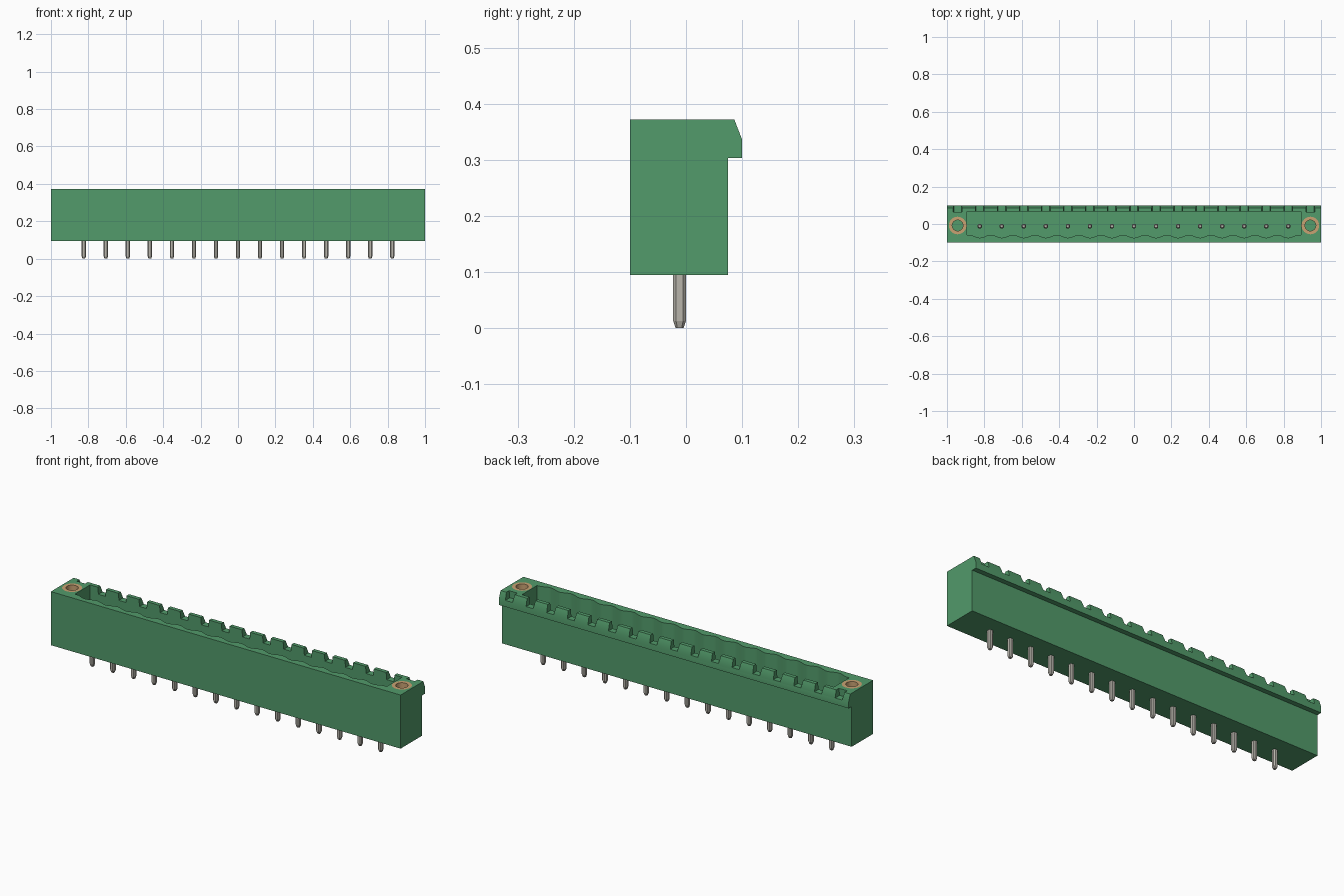
import bpy, bmesh, math
from mathutils import Vector

cube = bpy.data.objects.get("Cube")
if cube:
    bpy.data.objects.remove(cube, do_unlink=True)

BASE, TOP = 0.095, 0.372      # housing bottom and top
FLOOR = 0.165                 # cavity floor
PITCH, POLES = 0.1178, 15
PIN_Y, FLANGE_X, FLANGE_Y = -0.0115, 0.943, -0.008
POLE_X = [(i - (POLES - 1) / 2) * PITCH for i in range(POLES)]


def material(name, rgb, rough, metal=0.0):
    m = bpy.data.materials.new(name)
    m.use_nodes = True
    m.diffuse_color = (*rgb, 1)
    node = next(n for n in m.node_tree.nodes if n.type == 'BSDF_PRINCIPLED')
    node.inputs["Base Color"].default_value = (*rgb, 1)
    node.inputs["Roughness"].default_value = rough
    return m


green = material("housing green", (0.085, 0.325, 0.145), 0.6)
steel = material("pin grey", (0.48, 0.46, 0.41), 0.4)
brass = material("insert tan", (0.58, 0.36, 0.17), 0.4)


def new_object(name, bm, mat=None):
    bmesh.ops.recalc_face_normals(bm, faces=bm.faces)
    mesh = bpy.data.meshes.new(name)
    bm.to_mesh(mesh)
    bm.free()
    ob = bpy.data.objects.new(name, mesh)
    bpy.context.collection.objects.link(ob)
    if mat:
        mesh.materials.append(mat)
    return ob


def loft(bm, rings, closed=False):
    """Skin matching rings; cap the ends unless the loop is closed."""
    rows = [[bm.verts.new(p) for p in ring] for ring in rings]
    n = len(rows[0])
    pairs = list(zip(rows, rows[1:])) + ([(rows[-1], rows[0])] if closed else [])
    for a, b in pairs:
        for i in range(n):
            j = (i + 1) % n
            bm.faces.new((a[i], a[j], b[j], b[i]))
    if not closed:
        bm.faces.new(rows[0])
        bm.faces.new(rows[-1])


def circle(x, y, z, r, n=32):
    return [Vector((x + r * math.cos(math.tau * i / n),
                    y + r * math.sin(math.tau * i / n), z)) for i in range(n)]


def cut(target, bm):
    """Subtract the cutter, apply the result and remove the cutter."""
    cutter = new_object("cutter", bm)
    cutter.hide_render = True
    mod = target.modifiers.new("cut", 'BOOLEAN')
    mod.operation, mod.solver, mod.object = 'DIFFERENCE', 'EXACT', cutter
    bpy.context.view_layer.objects.active = target
    bpy.ops.object.modifier_apply(modifier=mod.name)
    bpy.data.objects.remove(cutter, do_unlink=True)


# Housing: side profile with the overhanging latch lip, swept along x
profile = [(-0.1, BASE), (0.075, BASE), (0.075, 0.303), (0.1, 0.303),
           (0.1, 0.336), (0.086, TOP), (-0.1, TOP)]
bm = bmesh.new()
loft(bm, [[(x, y, z) for y, z in profile] for x in (-1, 1)])
housing = new_object("housing", bm, green)

# Long cavity with a scalloped front wall
half, steps = 0.892, POLES * 12
outline = [(half, 0.066), (-half, 0.066), (-half, -0.058)]
wave_half = PITCH * POLES / 2
for i in range(steps + 1):
    x = -wave_half + 2 * wave_half * i / steps
    outline.append((x, -0.066 - 0.008 * math.cos(math.tau * x / PITCH)))
outline.append((half, -0.058))
bm = bmesh.new()
loft(bm, [[(x, y, z) for x, y in outline] for z in (FLOOR, TOP + 0.05)])
cut(housing, bm)

# Notches through the latch lip, one per pole and one at each flange
bm = bmesh.new()
for x in POLE_X + [-FLANGE_X, FLANGE_X]:
    section = [(x - 0.02, 0.336), (x + 0.02, 0.336),
               (x + 0.026, TOP + 0.02), (x - 0.026, TOP + 0.02)]
    loft(bm, [[(px, y, pz) for px, pz in section] for y in (0.064, 0.12)])
cut(housing, bm)

# Sockets for the flange inserts
bm = bmesh.new()
for side in (-1, 1):
    loft(bm, [circle(side * FLANGE_X, FLANGE_Y, z, 0.047) for z in (0.2, TOP + 0.05)])
cut(housing, bm)

# Tubular flange inserts
inserts = []
for side, label in ((-1, "right"), (1, "left")):
    bm = bmesh.new()
    loft(bm, [circle(side * FLANGE_X, FLANGE_Y, z, r)
              for r, z in ((0.047, 0.2), (0.047, TOP), (0.029, TOP), (0.029, 0.2))],
         closed=True)
    inserts.append(new_object(label + "_threaded_insert", bm, brass))

# Contact pins: square with trimmed corners, tapered at both ends
def pin_ring(x, z, h):
    c = h * 0.55
    corners = [(h, -c), (h, c), (c, h), (-c, h), (-h, c), (-h, -c), (-c, -h), (c, -h)]
    return [(x + a, PIN_Y + b, z) for a, b in corners]


for i, x in enumerate(POLE_X):
    bm = bmesh.new()
    loft(bm, [pin_ring(x, z, h) for z, h in
              ((0, 0.007), (0.013, 0.0115), (0.3, 0.0115), (0.313, 0.007))])
    new_object(f"contact_pin_{i + 1}", bm, steel)

# Smooth the curved walls, keep the edges sharp
bpy.ops.object.select_all(action='DESELECT')
for ob in [housing] + inserts:
    ob.select_set(True)
bpy.context.view_layer.objects.active = housing
bpy.ops.object.shade_smooth_by_angle(angle=math.radians(30))
